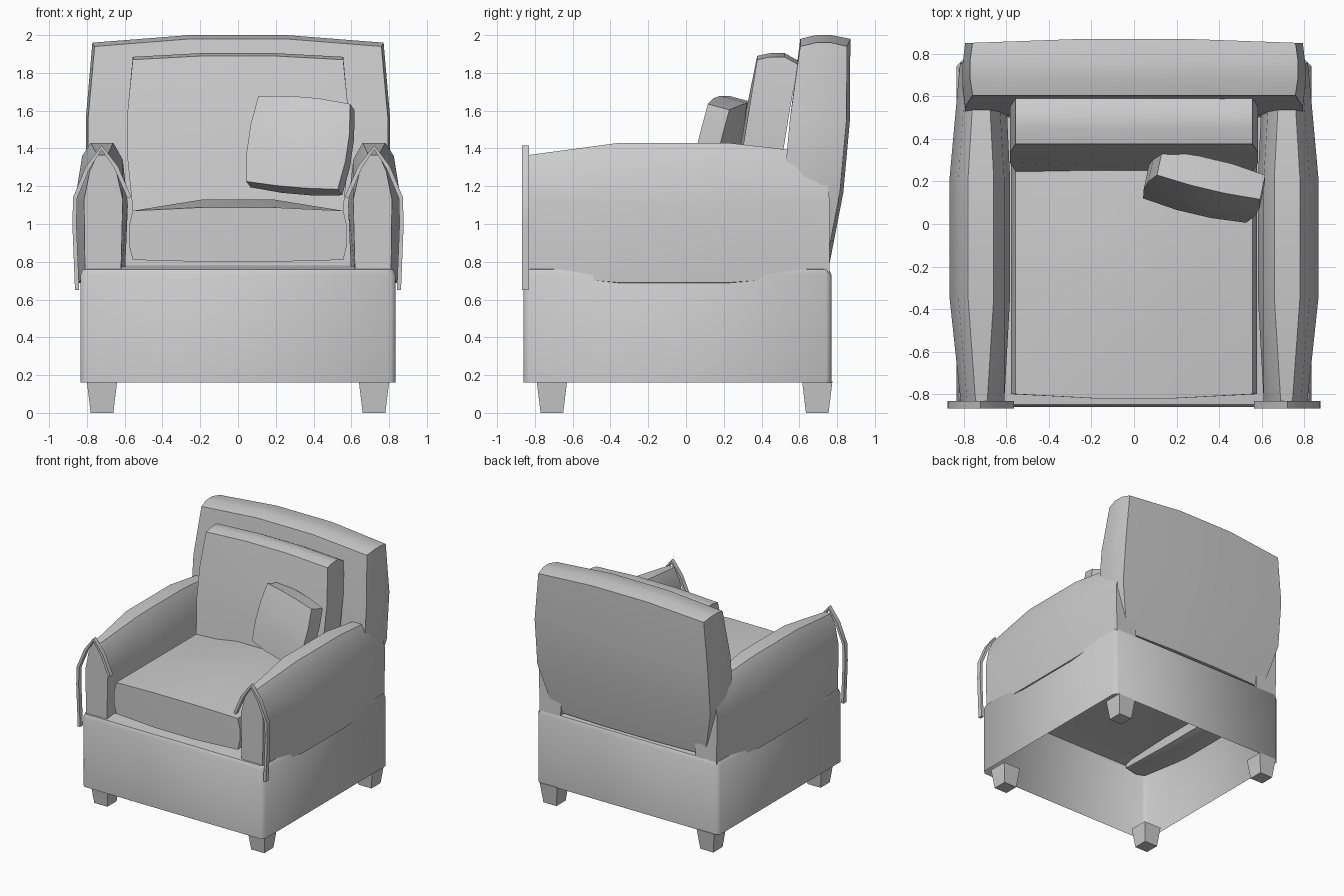
import bpy, bmesh, math
from mathutils import Matrix, Vector

if "Cube" in bpy.data.objects:
    bpy.data.objects.remove(bpy.data.objects["Cube"])

fabric = bpy.data.materials.new("grey fabric")
fabric.diffuse_color = (0.6, 0.6, 0.6, 1)
fabric.use_nodes = True
fabric.node_tree.nodes["Principled BSDF"].inputs["Base Color"].default_value = fabric.diffuse_color


def finish(name, bm, angle=40):
    bmesh.ops.recalc_face_normals(bm, faces=bm.faces)
    mesh = bpy.data.meshes.new(name)
    bm.to_mesh(mesh)
    bm.free()
    mesh.materials.append(fabric)
    ob = bpy.data.objects.new(name, mesh)
    bpy.context.collection.objects.link(ob)
    bpy.ops.object.select_all(action='DESELECT')
    ob.select_set(True)
    bpy.context.view_layer.objects.active = ob
    bpy.ops.object.shade_smooth_by_angle(angle=math.radians(angle))
    return ob


def loft(name, rings, cap_start=True, cap_end=True, angle=40):
    """Skin a list of closed rings of equal point count."""
    bm = bmesh.new()
    vs = [[bm.verts.new(p) for p in r] for r in rings]
    n = len(rings[0])
    for a, b in zip(vs, vs[1:]):
        for i in range(n):
            j = (i + 1) % n
            bm.faces.new((a[i], a[j], b[j], b[i]))
    if cap_start:
        bm.faces.new(vs[0])
    if cap_end:
        bm.faces.new(vs[-1])
    return finish(name, bm, angle)


def pad(name, shape, matrix=None, angle=50):
    """Box with three cells per side, shaped by a function of u, v, w in -1..1."""
    bm = bmesh.new()
    bmesh.ops.create_cube(bm, size=2)
    bmesh.ops.subdivide_edges(bm, edges=bm.edges[:], cuts=2, use_grid_fill=True)
    for v in bm.verts:
        v.co = Vector(shape(*v.co))
    if matrix:
        bm.transform(matrix)
    return finish(name, bm, angle)


def bump(t):
    return 1.125 * (1 - t * t)


# Skirted base, open underneath, with a deck on top
def base_ring(z, d):
    x, y0, y1, c = 0.835 - d, -0.86 + d, 0.77 - d, 0.028
    return [(-x + c, y0, z), (x - c, y0, z), (x, y0 + c, z), (x, y1 - c, z),
            (x - c, y1, z), (-x + c, y1, z), (-x, y1 - c, z), (-x, y0 + c, z)]


loft("base_skirt", [base_ring(0.16, 0), base_ring(0.73, 0), base_ring(0.76, 0.012),
                    base_ring(0.775, 0.1)], cap_start=False, angle=50)

# Tapered legs
for sx, side in ((-1, "left"), (1, "right")):
    for cy, end in ((-0.71, "front"), (0.695, "back")):
        loft(f"{end}_{side}_leg",
             [[(sx * 0.72 + a * r, cy + b * r, z)
               for a, b in ((-1, -1), (1, -1), (1, 1), (-1, 1))]
              for z, r in ((0, 0.06), (0.165, 0.08))], angle=20)

# Padded arms: end section swells to the middle section
ARM_END = [(0.62, 0.73), (0.61, 1.13), (0.645, 1.28), (0.69, 1.365), (0.745, 1.365),
           (0.785, 1.28), (0.815, 1.13), (0.81, 0.73), (0.72, 0.71)]
ARM_MID = [(0.60, 0.70), (0.583, 1.1), (0.61, 1.34), (0.66, 1.43), (0.78, 1.43),
           (0.825, 1.36), (0.867, 1.1), (0.845, 0.69), (0.72, 0.66)]


def arm_ring(s, y, t, back=False):
    ring = []
    for (x0, z0), (x1, z1) in zip(ARM_END, ARM_MID):
        x, z = x0 + (x1 - x0) * t, z0 + (z1 - z0) * t
        ring.append((s * x, y - (0.5 * max(0, z - 1.1) ** 2 if back else 0), z))
    return ring


# Trim ribbon draped over the front of each arm
TRIM = [(0.575, 1.14), (0.645, 1.30), (0.722, 1.405), (0.795, 1.30),
        (0.862, 1.14), (0.866, 1.0), (0.852, 0.65)]

for s, side in ((-1, "left"), (1, "right")):
    loft(f"{side}_arm", [arm_ring(s, -0.835, 0), arm_ring(s, -0.35, 1),
                         arm_ring(s, 0.22, 1), arm_ring(s, 0.62, 0.3),
                         arm_ring(s, 0.76, 0.05, True)], angle=50)
    rings = []
    for i, (x, z) in enumerate(TRIM):
        a, b = TRIM[max(i - 1, 0)], TRIM[min(i + 1, len(TRIM) - 1)]
        d = Vector((b[0] - a[0], b[1] - a[1])).normalized() * 0.011
        o, n = (x - d.y, z + d.x), (x + d.y, z - d.x)
        rings.append([(s * o[0], -0.868, o[1]), (s * o[0], -0.832, o[1]),
                      (s * n[0], -0.832, n[1]), (s * n[0], -0.868, n[1])])
    loft(f"{side}_arm_trim", rings, angle=30)


# Crowned seat cushion
def seat(u, v, w):
    x = u * (0.558 + 0.02 * bump(w))
    y = -0.17 + 0.63 * v - (0.02 * bump(u) if v < -0.9 else 0)
    z = 0.94 + 0.13 * w
    if w > 0.9:
        z += 0.06 * bump(u) * (0.3 + 0.7 * bump(v))
    elif w < -0.9:
        z -= 0.01 * bump(u)
    return x, y, z


pad("seat_cushion", seat)


# Leaning back cushion
def back_pad(u, v, w):
    x = u * (0.557 + 0.027 * bump(w))
    y = 0.42 + 0.065 * w + 0.108 * v - (0.015 * bump(u) * bump(w) if v < -0.9 else 0)
    z = 1.47 + 0.4 * w
    if w > 0.9:
        z += 0.02 * bump(u) + 0.015 * bump(v) - (0.025 if v > 0.9 else 0)
    return x, y, z


pad("back_cushion", back_pad)

# Tall backrest: values at four heights from bottom to top
FRONT_Y = (0.50, 0.515, 0.55, 0.605)
REAR_Y = (0.74, 0.815, 0.85, 0.852)
HALF_X = (0.70, 0.80, 0.80, 0.765)


def backrest(u, v, w):
    i = round((w + 1) * 1.5)
    k = (v + 1) / 2
    y = FRONT_Y[i] * (1 - k) + REAR_Y[i] * k
    if v > 0.9:
        y += 0.018 * bump(u)
    x = u * (HALF_X[i] + 0.012 * (bump(v) - 0.5))
    z = 1.36 + 0.58 * w
    if w > 0.9:
        z += 0.04 * bump(u) + 0.02 * bump(v)
    return x, y, z


pad("backrest", backrest)


# Tilted throw pillow
def pillow(u, v, w):
    x = u * (0.25 + 0.02 * bump(w))
    z = w * (0.235 + 0.012 * bump(u))
    y = v * (0.05 + 0.035 * bump(u) * (0.4 + 0.6 * bump(w)) + 0.01)
    return x, y, z


place = (Matrix.Translation((0.33, 0.175, 1.415)) @ Matrix.Rotation(math.radians(-12), 4, 'Z')
         @ Matrix.Rotation(math.radians(-15), 4, 'X') @ Matrix.Rotation(math.radians(5), 4, 'Y'))
pad("throw_pillow", pillow, place)
